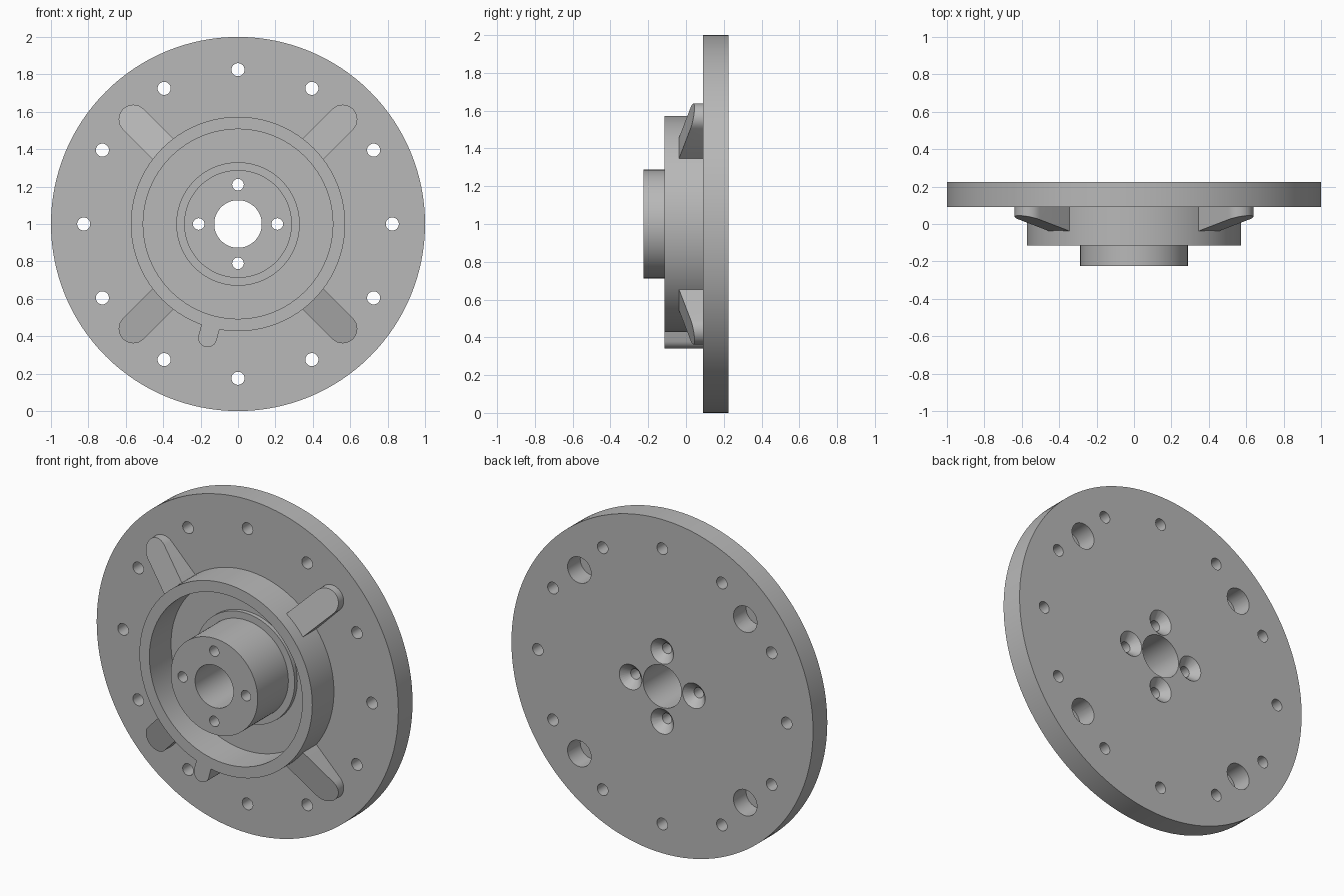
import bpy, bmesh, math
from mathutils import Vector

cube = bpy.data.objects.get("Cube")
if cube:
    bpy.data.objects.remove(cube, do_unlink=True)

CENTRE_Z = 1.0

grey = bpy.data.materials.new("machined grey")
grey.use_nodes = True
colour = (0.48, 0.48, 0.48, 1)
grey.diffuse_color = colour
grey.node_tree.nodes["Principled BSDF"].inputs["Base Color"].default_value = colour


def lathe(bm, profile, x=0, z=0, sides=32, closed=False):
    """Turn a (radius, y) profile about an axis parallel to y."""
    rings = []
    for r, y in profile:
        angles = [math.tau * i / sides for i in range(sides)]
        rings.append([bm.verts.new((x + r * math.cos(a), y, CENTRE_Z + z + r * math.sin(a)))
                      for a in angles])
    pairs = list(zip(rings, rings[1:]))
    if closed:
        pairs.append((rings[-1], rings[0]))
    else:
        bm.faces.new(rings[0])
        bm.faces.new(rings[-1])
    for a, b in pairs:
        for i in range(sides):
            j = (i + 1) % sides
            bm.faces.new((a[i], a[j], b[j], b[i]))


def finish(bm, name):
    bmesh.ops.recalc_face_normals(bm, faces=bm.faces)
    mesh = bpy.data.meshes.new(name)
    bm.to_mesh(mesh)
    bm.free()
    mesh.materials.append(grey)
    obj = bpy.data.objects.new(name, mesh)
    bpy.context.collection.objects.link(obj)
    return obj


def smooth(obj):
    bpy.ops.object.select_all(action='DESELECT')
    obj.select_set(True)
    bpy.context.view_layer.objects.active = obj
    bpy.ops.object.shade_smooth_by_angle(angle=math.radians(30))


def radial_bar(name, angle, start, end, half_width, front_start, front_end):
    """Round-ended bar pointing outward, its front sloping along its length."""
    out = Vector((math.cos(angle), math.sin(angle)))
    side = Vector((-out.y, out.x))
    outline = [(start, half_width), (start, -half_width)]
    for i in range(17):
        a = -math.pi / 2 + math.pi * i / 16
        outline.append((end - half_width + half_width * math.cos(a), half_width * math.sin(a)))
    bm = bmesh.new()
    front, back = [], []
    for r, s in outline:
        p = out * r + side * s
        y = front_start + (front_end - front_start) * (r - start) / (end - start)
        front.append(bm.verts.new((p.x, y, CENTRE_Z + p.y)))
        back.append(bm.verts.new((p.x, 0.1, CENTRE_Z + p.y)))
    bm.faces.new(front)
    bm.faces.new(back)
    for i in range(len(front)):
        j = (i + 1) % len(front)
        bm.faces.new((front[i], front[j], back[j], back[i]))
    smooth(finish(bm, name))


# Flange, ring wall, shoulder, hub and bore as one turned body
bm = bmesh.new()
lathe(bm, [(0.127, -0.225), (0.288, -0.225), (0.288, 0.065), (0.33, 0.065),
           (0.33, 0.09), (0.507, 0.09), (0.507, -0.115), (0.573, -0.115),
           (0.573, 0.09), (1, 0.09), (1, 0.225), (0.127, 0.225)],
      sides=128, closed=True)
body = finish(bm, "flanged_hub")

# Cutter for all drilled holes
bm = bmesh.new()
rim_holes = [(0.825, 0), (-0.825, 0), (0, 0.825), (0, -0.825)]
for sx in (-1, 1):
    for sz in (-1, 1):
        rim_holes += [(sx * 0.725, sz * 0.395), (sx * 0.395, sz * 0.725)]
        # Blind holes behind the ribs
        lathe(bm, [(0.078, 0.105), (0.078, 0.3)], sx * 0.55, sz * 0.55)
for x, z in rim_holes:
    lathe(bm, [(0.035, 0), (0.035, 0.3)], x, z)
# Countersunk hub screw holes
for x, z in ((0.21, 0), (-0.21, 0), (0, 0.21), (0, -0.21)):
    lathe(bm, [(0.031, -0.3), (0.031, 0.18), (0.08, 0.23)], x, z)
cutter = finish(bm, "hole_cutter")
cutter.hide_render = True

cut = body.modifiers.new("holes", 'BOOLEAN')
cut.operation = 'DIFFERENCE'
cut.solver = 'EXACT'
cut.object = cutter
bpy.context.view_layer.objects.active = body
bpy.ops.object.modifier_apply(modifier="holes")
bpy.data.objects.remove(cutter, do_unlink=True)
smooth(body)

# Four sloping ribs and the small locating tab
for i, name in enumerate(("upper_left", "upper_right", "lower_right", "lower_left")):
    radial_bar(name + "_rib", math.radians(45 + 90 * i), 0.55, 0.87, 0.078, -0.042, 0.045)
radial_bar("locating_tab", math.atan2(-0.61, -0.163), 0.54, 0.68, 0.05, -0.115, -0.115)
